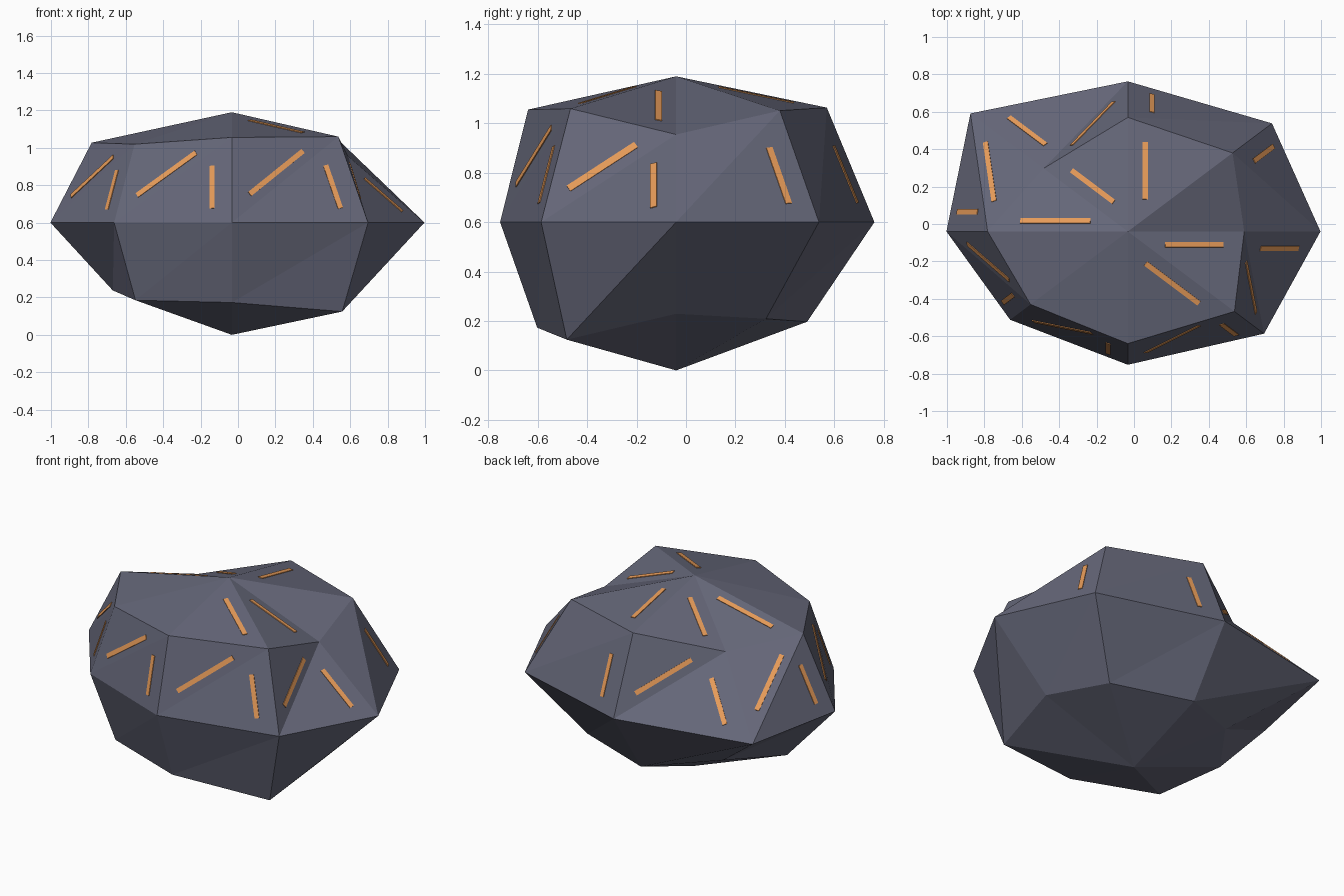
import bpy, math
from mathutils import Vector

cube = bpy.data.objects.get("Cube")
if cube:
    bpy.data.objects.remove(cube)

CENTRE = Vector((-0.033, -0.04, 0.6))
RADII = Vector((1.0, 0.75, 0.57))
SIDES = 8
# Bumpiness of each ring, counter-clockwise from +x
UPPER = [0.88, 1.12, 1.15, 0.90, 1.06, 1.04, 1.13, 1.14]
MIDDLE = [1.03, 1.09, 1.07, 1.19, 0.97, 0.89, 0.95, 1.03]
LOWER = [0.92, 0.97, 1.00, 0.83, 0.90, 1.03, 1.06, 1.18]


def material(name, colour):
    mat = bpy.data.materials.new(name)
    mat.use_nodes = True
    mat.diffuse_color = (*colour, 1)
    mat.node_tree.nodes["Principled BSDF"].inputs["Base Color"].default_value = (*colour, 1)
    return mat


def mesh_object(name, verts, faces, mat):
    mesh = bpy.data.meshes.new(name)
    mesh.from_pydata(verts, [], faces)
    mesh.materials.append(mat)
    obj = bpy.data.objects.new(name, mesh)
    bpy.context.collection.objects.link(obj)
    return obj


def point(lat, lon, bump):
    direction = Vector((math.cos(lat) * math.cos(lon), math.cos(lat) * math.sin(lon), math.sin(lat)))
    return CENTRE + direction * RADII * bump


def ring(lat, bumps):
    return [point(lat, 2 * math.pi * i / SIDES, b) for i, b in enumerate(bumps)]


stone = material("slate_stone", (0.13, 0.135, 0.19))
ore = material("orange_ore", (0.80, 0.33, 0.10))

# Boulder: three bumpy rings of eight points between two poles
upper, middle, lower = ring(math.pi / 4, UPPER), ring(0, MIDDLE), ring(-math.pi / 4, LOWER)
top = CENTRE + Vector((0, 0, 0.59))
bottom = CENTRE - Vector((0, 0, 0.6))
verts = upper + middle + lower + [top, bottom]
top_id, bottom_id = len(verts) - 2, len(verts) - 1
faces, veined = [], []
for i in range(SIDES):
    j = (i + 1) % SIDES
    u, v = i, j
    m, n = i + SIDES, j + SIDES
    l, k = i + 2 * SIDES, j + 2 * SIDES
    cap, slope, flank = (top_id, u, v), (m, v, u), (n, v, m)
    faces += [cap, slope, flank, (l, n, m), (l, k, n), (bottom_id, k, l)]
    # Facets carrying a vein, which runs between their first two listed corners
    veined.append(flank)
    if i not in (0, 1):
        veined.append((m, v, u))
    if i not in (0, 4, 5):
        veined.append((top_id, v, u))
mesh_object("boulder", verts, faces, stone)

# Ore veins: thin plates lying on the upper facets
WIDTH, LIFT = 0.028, 0.004
BOX = [(0, 1, 2, 3), (7, 6, 5, 4), (0, 4, 5, 1), (1, 5, 6, 2), (2, 6, 7, 3), (3, 7, 4, 0)]
for number, (a, b, c) in enumerate(veined, 1):
    a, b, c = verts[a], verts[b], verts[c]
    middle_point = (a + b + c) / 3
    normal = (b - a).cross(c - a).normalized()
    if normal.dot(middle_point - CENTRE) < 0:
        normal.negate()
    start, end = (a + middle_point) / 2, (b + middle_point) / 2
    side = normal.cross(end - start).normalized() * WIDTH / 2
    outline = [start - side, end - side, end + side, start + side]
    corners = [p + normal * LIFT for p in outline] + [p - normal * LIFT for p in outline]
    mesh_object(f"ore_vein_{number}", corners, BOX, ore)
